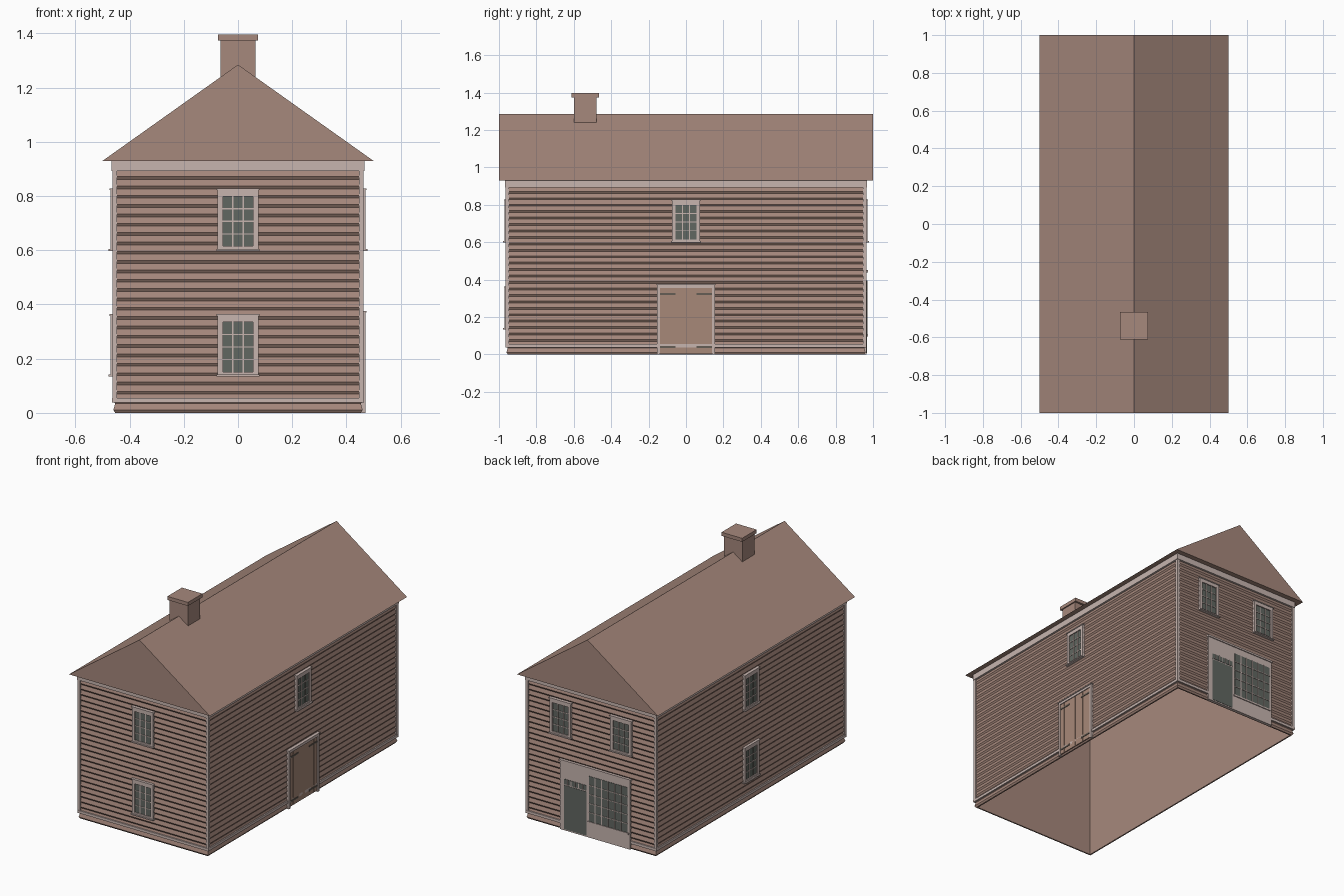
import bpy
import bmesh

cube = bpy.data.objects.get("Cube")
if cube:
    bpy.data.objects.remove(cube, do_unlink=True)

HX, HY = 0.46, 0.96          # half width and half length of the walls
EAVE, RIDGE = 0.93, 1.285


def material(name, r, g, b):
    m = bpy.data.materials.new(name)
    m.use_nodes = True
    m.diffuse_color = (r, g, b, 1)
    m.node_tree.nodes["Principled BSDF"].inputs["Base Color"].default_value = (r, g, b, 1)
    return m


BROWN = material("brown", 0.38, 0.246, 0.202)
TRIM = material("pale_trim", 0.57, 0.46, 0.43)
GLASS = material("dark_glass", 0.12, 0.135, 0.12)
PLANK = material("door_wood", 0.39, 0.25, 0.19)
IRON = material("dark_iron", 0.13, 0.11, 0.09)


class Part:
    """Collects boxes of several materials into one flat shaded object."""

    def __init__(self, name):
        self.name, self.bm, self.mats = name, bmesh.new(), []

    def slot(self, mat):
        if mat not in self.mats:
            self.mats.append(mat)
        return self.mats.index(mat)

    def box(self, lo, hi, mat):
        verts = bmesh.ops.create_cube(self.bm, size=1)["verts"]
        for v in verts:
            for i in range(3):
                v.co[i] = (lo[i] + hi[i]) / 2 + v.co[i] * abs(hi[i] - lo[i])
        for f in {f for v in verts for f in v.link_faces}:
            f.material_index = self.slot(mat)

    def board(self, side, u0, u1, z0, z1, out, mat, back=-0.01):
        """Board on a wall: u runs along the wall, out is how far it stands off."""
        axis, sign = {"front": (1, -1), "back": (1, 1), "right": (0, 1), "left": (0, -1)}[side]
        half = (HX, HY)[axis]
        lo, hi = [u0, u0, z0], [u1, u1, z1]
        lo[axis], hi[axis] = sign * (half + back), sign * (half + out)
        self.box(lo, hi, mat)

    def finish(self):
        bmesh.ops.recalc_face_normals(self.bm, faces=self.bm.faces)
        mesh = bpy.data.meshes.new(self.name)
        self.bm.to_mesh(mesh)
        self.bm.free()
        for m in self.mats:
            mesh.materials.append(m)
        ob = bpy.data.objects.new(self.name, mesh)
        bpy.context.collection.objects.link(ob)
        return ob


# Clapboard walls: rectangular rings lofted over a saw-tooth profile, open below
def walls():
    part = Part("clapboard_walls")
    part.slot(BROWN)
    bm, count = part.bm, 27
    pitch = EAVE / count
    profile = [(-0.016, EAVE), (-0.016, 0)]
    for i in range(count):
        profile += [(-0.007, i * pitch), (0, (i + 0.3) * pitch)]
    profile.append((-0.007, EAVE))
    rings = []
    for d, z in profile:
        x, y = HX + d, HY + d
        rings.append([bm.verts.new((a * x, b * y, z))
                      for a, b in ((-1, -1), (1, -1), (1, 1), (-1, 1))])
    for low, high in zip(rings, rings[1:]):
        for k in range(4):
            n = (k + 1) % 4
            bm.faces.new((low[k], low[n], high[n], high[k]))
    part.finish()


# Roof: solid triangular prism
def roof():
    part = Part("gable_roof")
    part.slot(BROWN)
    bm = part.bm
    ends = [[bm.verts.new((x, y, z)) for x, z in ((-0.5, EAVE), (0.5, EAVE), (0, RIDGE))]
            for y in (-1, 1)]
    bm.faces.new(ends[0])
    bm.faces.new(ends[1])
    for k in range(3):
        n = (k + 1) % 3
        bm.faces.new((ends[0][k], ends[0][n], ends[1][n], ends[1][k]))
    part.finish()


# Muntin grid over a pane
def glazing(part, side, u0, u1, z0, z1, cols, rows, out):
    part.board(side, u0, u1, z0, z1, out, GLASS)
    w = 0.0022
    for i in range(1, cols):
        u = u0 + (u1 - u0) * i / cols
        part.board(side, u - w, u + w, z0, z1, out + 0.003, TRIM)
    for j in range(1, rows):
        z = z0 + (z1 - z0) * j / rows
        part.board(side, u0, u1, z - w, z + w, out + 0.003, TRIM)


# Sash window with casing, cap and sill
def window(name, side, u, z):
    part = Part(name)
    glazing(part, side, u - 0.058, u + 0.058, z + 0.012, z + 0.198, 3, 4, 0.003)
    for s in (-1, 1):
        part.board(side, u + s * 0.056, u + s * 0.075, z, z + 0.222, 0.01, TRIM)
    part.board(side, u - 0.056, u + 0.056, z + 0.197, z + 0.222, 0.01, TRIM)
    part.board(side, u - 0.056, u + 0.056, z, z + 0.013, 0.01, TRIM)
    part.board(side, u - 0.079, u + 0.079, z + 0.22, z + 0.226, 0.014, TRIM)
    part.board(side, u - 0.079, u + 0.079, z - 0.004, z + 0.003, 0.018, TRIM)
    part.finish()


walls()
roof()

# Chimney with cap
chimney = Part("chimney")
chimney.box((-0.065, -0.6, 1.2), (0.065, -0.478, 1.376), BROWN)
chimney.box((-0.073, -0.612, 1.374), (0.073, -0.465, 1.397), BROWN)
chimney.finish()

# Corner boards, frieze and base trim
trim = Part("wall_trim")
for sx in (-1, 1):
    for sy in (-1, 1):
        trim.box((sx * 0.446, sy * 0.946, 0.038), (sx * 0.464, sy * 0.964, 0.9), TRIM)
for side, half in (("front", HX), ("back", HX), ("left", HY), ("right", HY)):
    trim.board(side, -half - 0.007, half + 0.007, 0.892, EAVE, 0.007, TRIM)
    trim.board(side, -half - 0.005, half + 0.005, 0.038, 0.055, 0.005, TRIM)
trim.finish()

# Windows
UPPER, LOWER = 0.602, 0.138
for name, side, u, z in (("front_upper_window", "front", 0, UPPER),
                         ("front_lower_window", "front", 0, LOWER),
                         ("left_wall_upper_window", "left", 0, UPPER),
                         ("left_wall_lower_window", "left", 0, LOWER),
                         ("door_wall_window", "right", 0, UPPER),
                         ("back_window_a", "back", 0.215, UPPER),
                         ("back_window_b", "back", -0.215, UPPER)):
    window(name, side, u, z)

# Plank double door with strap hinges
door = Part("plank_double_door")
for s in (-1, 1):
    door.board("right", s * 0.14, s * 0.155, 0, 0.36, 0.01, TRIM)
    for k in range(4):
        u = s * (0.002 + k * 0.0345)
        door.board("right", u, u + s * 0.0325, 0.008, 0.355, 0.005, PLANK)
    for z in (0.035, 0.318):
        door.board("right", s * 0.055, s * 0.138, z, z + 0.01, 0.008, IRON)
door.board("right", -0.14, 0.14, 0.008, 0.355, 0.003, PLANK)
door.board("right", -0.155, 0.155, 0.355, 0.372, 0.01, TRIM)
door.board("right", -0.159, 0.159, 0.37, 0.376, 0.014, TRIM)
door.finish()

# Shopfront: panel, cornice, door with transom, large display window
shop = Part("shopfront")
shop.board("back", -0.28, 0.22, 0, 0.445, 0.006, TRIM)
shop.board("back", -0.284, 0.224, 0.438, 0.45, 0.012, TRIM)
shop.board("back", 0.03, 0.19, 0.008, 0.29, 0.008, GLASS)
glazing(shop, "back", 0.03, 0.19, 0.297, 0.33, 6, 1, 0.008)
glazing(shop, "back", -0.262, 0.012, 0.105, 0.395, 6, 5, 0.008)
shop.board("back", -0.27, 0.02, 0.095, 0.105, 0.012, TRIM)
shop.finish()
